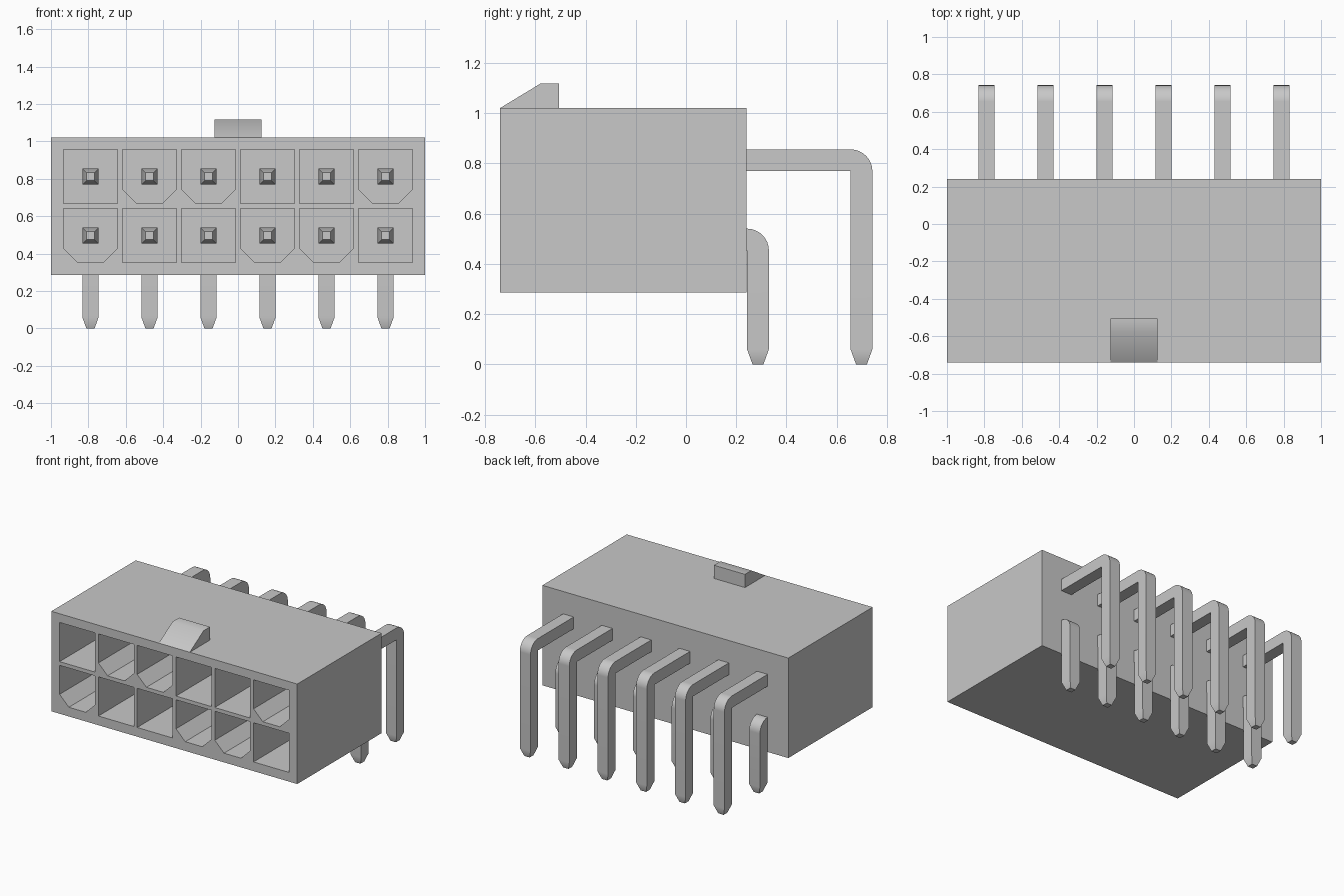
import bpy, bmesh, math
from mathutils import Vector

cube = bpy.data.objects.get("Cube")
if cube:
    bpy.data.objects.remove(cube, do_unlink=True)

grey = bpy.data.materials.new("grey")
grey.use_nodes = True
grey.diffuse_color = (0.58, 0.58, 0.58, 1)
grey.node_tree.nodes["Principled BSDF"].inputs["Base Color"].default_value = (0.58, 0.58, 0.58, 1)

PITCH = 0.3155
ROWS = (0.4965, 0.812)          # height of the two contact rows
COLUMNS = [(i - 2.5) * PITCH for i in range(6)]
FRONT, BACK = -0.74, 0.24
BOTTOM, TOP = 0.285, 1.02
PIN = 0.0435                    # half thickness of a pin


def prism(bm, points, offset):
    """Extrude a flat outline into a closed solid."""
    face = bm.faces.new([bm.verts.new(p) for p in points])
    new = bmesh.ops.extrude_face_region(bm, geom=[face])["geom"]
    verts = [v for v in new if isinstance(v, bmesh.types.BMVert)]
    bmesh.ops.translate(bm, verts=verts, vec=offset)


def finish(bm, name, angle=None):
    bmesh.ops.recalc_face_normals(bm, faces=bm.faces)
    mesh = bpy.data.meshes.new(name)
    bm.to_mesh(mesh)
    bm.free()
    mesh.materials.append(grey)
    obj = bpy.data.objects.new(name, mesh)
    bpy.context.collection.objects.link(obj)
    bpy.ops.object.select_all(action="DESELECT")
    obj.select_set(True)
    bpy.context.view_layer.objects.active = obj
    if angle:
        bpy.ops.object.shade_smooth_by_angle(angle=math.radians(angle))
    return obj


# Pocket cutters: square cells alternating with cells whose lower corners are cut
bm = bmesh.new()
h, c = 0.144, 0.075
for row, z in enumerate(ROWS):
    for col, x in enumerate(COLUMNS):
        if (col in (1, 2, 5)) == (row == 1):
            outline = [(-h, h), (-h, c - h), (c - h, -h), (h - c, -h), (h, c - h), (h, h)]
        else:
            outline = [(-h, h), (-h, -h), (h, -h), (h, h)]
        prism(bm, [(x + u, FRONT - 0.1, z + v) for u, v in outline], (0, 0.84, 0))
cutter = finish(bm, "pocket_cutter")
cutter.hide_render = True

# Housing block with the pockets cut from its front
bm = bmesh.new()
prism(bm, [(-1, FRONT, BOTTOM), (1, FRONT, BOTTOM), (1, FRONT, TOP), (-1, FRONT, TOP)],
      (0, BACK - FRONT, 0))
housing = finish(bm, "housing")
cut = housing.modifiers.new("pockets", "BOOLEAN")
cut.operation = "DIFFERENCE"
cut.solver = "EXACT"
cut.object = cutter
bpy.ops.object.modifier_apply(modifier=cut.name)
bpy.data.objects.remove(cutter, do_unlink=True)

# Latch ramp on top
bm = bmesh.new()
ramp = [(FRONT, TOP), (-0.58, 1.117), (-0.505, 1.117), (-0.505, TOP)]
prism(bm, [(-0.126, y, z) for y, z in ramp], (0.252, 0, 0))
finish(bm, "latch_ramp", 35)


def bent_pin(name, x, z, y_out):
    """Square pin running back, rounded over the bend, then down to the board."""
    y_in, low, tip, start = y_out - 2 * PIN, z - PIN, 0.06, -0.4
    outline = [(start, low), (start, z + PIN)]
    for i in range(9):
        a = math.pi / 2 * (1 - i / 8)
        outline.append((y_in + 2 * PIN * math.cos(a), low + 2 * PIN * math.sin(a)))
    outline += [(y_out, tip), (y_in, tip), (y_in, low)]
    bm = bmesh.new()
    prism(bm, [(x - PIN, y, v) for y, v in outline], (2 * PIN, 0, 0))
    bmesh.ops.recalc_face_normals(bm, faces=bm.faces)
    # Tapered tips on both ends
    for direction in (Vector((0, -1, 0)), Vector((0, 0, -1))):
        end = max((f for f in bm.faces if f.normal.dot(direction) > 0.99),
                  key=lambda f: f.calc_center_median().dot(direction))
        tip_face = bmesh.ops.extrude_discrete_faces(bm, faces=[end])["faces"][0]
        centre = tip_face.calc_center_median()
        for v in tip_face.verts:
            v.co = centre + (v.co - centre) * 0.5 + direction * tip
    pin = finish(bm, name, 30)
    pin.modifiers.new("even_shading", "WEIGHTED_NORMAL").keep_sharp = True


# Two rows of contacts
for i, x in enumerate(COLUMNS, 1):
    bent_pin(f"lower_pin_{i}", x, ROWS[0], 0.33)
    bent_pin(f"upper_pin_{i}", x, ROWS[1], 0.742)
